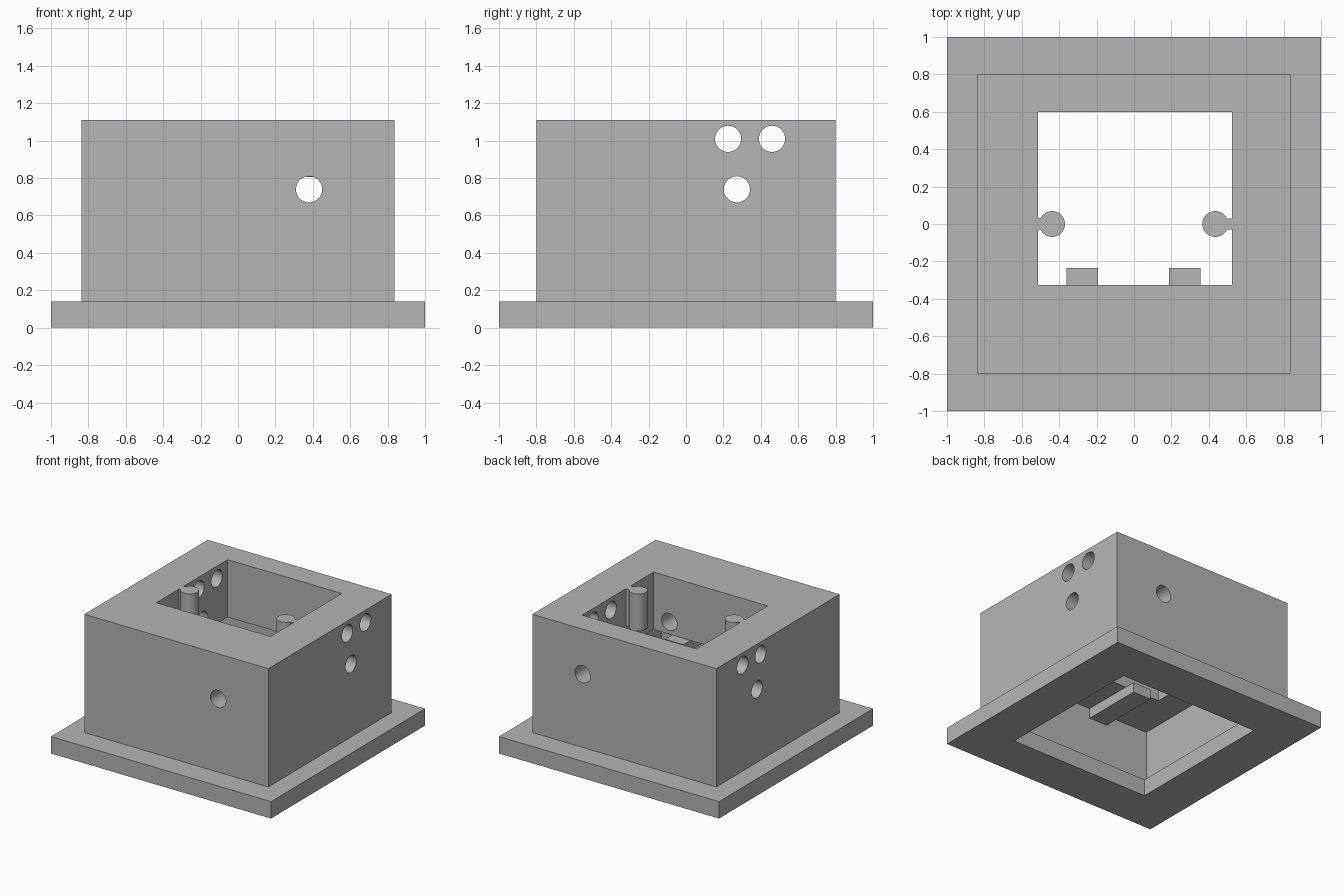
import bpy, bmesh, math
from mathutils import Matrix, Vector

cube = bpy.data.objects.get("Cube")
if cube:
    bpy.data.objects.remove(cube, do_unlink=True)

grey = bpy.data.materials.new("plain_grey")
grey.use_nodes = True
colour = (0.46, 0.46, 0.46, 1)
grey.diffuse_color = colour
grey.node_tree.nodes["Principled BSDF"].inputs["Base Color"].default_value = colour

FLANGE_TOP, CEILING, TOP = 0.139, 0.639, 1.111


def finish(name, bm):
    bmesh.ops.recalc_face_normals(bm, faces=bm.faces)
    mesh = bpy.data.meshes.new(name)
    bm.to_mesh(mesh)
    bm.free()
    mesh.materials.append(grey)
    ob = bpy.data.objects.new(name, mesh)
    bpy.context.scene.collection.objects.link(ob)
    return ob


def box(name, x, y, z):
    bm = bmesh.new()
    bmesh.ops.create_cube(bm, size=1)
    for v in bm.verts:
        v.co = [r[0] if c < 0 else r[1] for c, r in zip(v.co, (x, y, z))]
    return finish(name, bm)


def rod(name, axis, centre, radius=0.07):
    bm = bmesh.new()
    bmesh.ops.create_cone(bm, cap_ends=True, segments=48, radius1=radius,
                          radius2=radius, depth=3)
    turn = Matrix.Rotation(math.pi / 2, 4, 'Y' if axis == 'X' else 'X')
    bmesh.ops.transform(bm, matrix=Matrix.Translation(centre) @ turn, verts=bm.verts)
    return finish(name, bm)


def smooth(ob):
    bpy.ops.object.select_all(action='DESELECT')
    ob.select_set(True)
    bpy.context.view_layer.objects.active = ob
    bpy.ops.object.shade_smooth_by_angle(angle=math.radians(30))


def cut(ob, cutters):
    bpy.context.view_layer.objects.active = ob
    for c in cutters:
        c.hide_render = True
        mod = ob.modifiers.new("cut", 'BOOLEAN')
        mod.operation, mod.solver, mod.object = 'DIFFERENCE', 'EXACT', c
        bpy.ops.object.modifier_apply(modifier=mod.name)
        bpy.data.objects.remove(c, do_unlink=True)


# Base flange with a square opening
flange = box("base_flange", (-1, 1), (-1, 1), (0, FLANGE_TOP))
cut(flange, [box("opening_cutter", (-0.64, 0.64), (-0.64, 0.64), (-1, 1))])

# Housing: wide lower chamber, narrower upper well, and cable holes
housing = box("housing", (-0.836, 0.836), (-0.8, 0.8), (FLANGE_TOP, TOP))
cutters = [
    box("chamber_cutter", (-0.75, 0.75), (-0.75, 0.75), (-0.2, CEILING)),
    box("well_cutter", (-0.514, 0.524), (-0.326, 0.6), (0.3, 2)),
    rod("front_hole_cutter", 'Y', (0.38, 0, 0.74)),
]
for y, z in ((0.225, 1.01), (0.46, 1.01), (0.272, 0.74)):
    cutters.append(rod("side_hole_cutter", 'X', (0, y, z)))
cut(housing, cutters)
smooth(housing)


# Screw posts: a round column joined to the well wall by a narrow web
def post(name, x, wall_x, radius=0.069, web=0.03):
    side = 1 if wall_x > x else -1
    start = math.asin(web / radius)
    steps = 36
    outline = [(wall_x, web)]
    for i in range(steps + 1):
        a = start + (2 * math.pi - 2 * start) * i / steps
        outline.append((x + side * radius * math.cos(a), radius * math.sin(a)))
    outline.append((wall_x, -web))
    bm = bmesh.new()
    face = bm.faces.new([bm.verts.new((px, py, 0.806)) for px, py in outline])
    new = bmesh.ops.extrude_face_region(bm, geom=[face])["geom"]
    bmesh.ops.translate(bm, vec=Vector((0, 0, TOP - 0.806)),
                        verts=[g for g in new if isinstance(g, bmesh.types.BMVert)])
    smooth(finish(name, bm))


post("right_post", -0.438, -0.514)
post("left_post", 0.434, 0.524)

# Support rails under the chamber ceiling, reaching into the well
for name, x in (("right_rail", (-0.36, -0.193)), ("left_rail", (0.188, 0.355))):
    box(name, x, (-0.75, -0.235), (0.556, CEILING))
